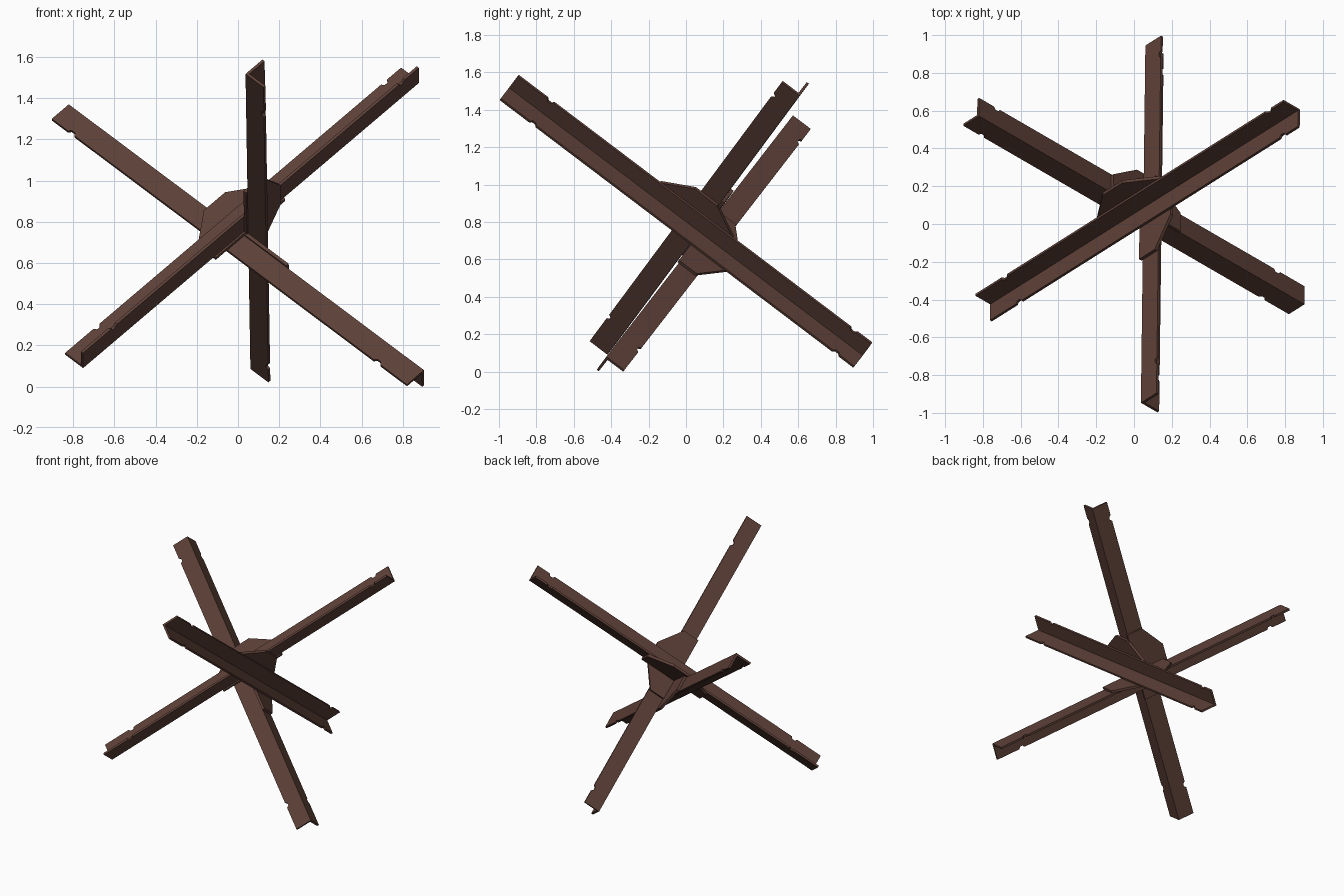
import bpy, bmesh
from mathutils import Vector

if "Cube" in bpy.data.objects:
    bpy.data.objects.remove(bpy.data.objects["Cube"])

# Three mutually perpendicular beam directions and their common crossing point
A = Vector((0.01, 0.797, -0.603)).normalized()
B = Vector((0.726, -0.426, -0.539))
B = (B - A * B.dot(A)).normalized()
C = A.cross(B)
if C.x < 0:
    C = -C
O = Vector((0.037, 0.074, 0.744))
HALF, W, T, GAP = 1.186, 0.12, 0.014, 0.009

brown = bpy.data.materials.new("rust_brown_steel")
brown.diffuse_color = (0.109, 0.051, 0.038, 1)
brown.use_nodes = True
brown.node_tree.nodes["Principled BSDF"].inputs["Base Color"].default_value = brown.diffuse_color


def slab(bm, outline, origin, u, v, n, thick):
    """Extrude a flat outline, drawn along u and v, by thick along n."""
    lo = [bm.verts.new(origin + u * p + v * q) for p, q in outline]
    hi = [bm.verts.new(x.co + n * thick) for x in lo]
    bm.faces.new(lo)
    bm.faces.new(hi[::-1])
    for i in range(len(lo)):
        j = (i + 1) % len(lo)
        bm.faces.new((lo[i], hi[i], hi[j], lo[j]))


def finish(bm, name):
    bmesh.ops.recalc_face_normals(bm, faces=bm.faces)
    me = bpy.data.meshes.new(name)
    bm.to_mesh(me)
    bm.free()
    me.materials.append(brown)
    ob = bpy.data.objects.new(name, me)
    bpy.context.collection.objects.link(ob)
    return ob


def beam(name, corner, d, f, g, notch_start, notch_end):
    """L-profile beam along d, flanges along f and g, a notch near each end."""
    bm = bmesh.new()
    s, e = -HALF + notch_start, HALF - notch_end
    for u, n, inner in ((f, g, 0), (g, f, T)):
        outline = [(-HALF, inner), (HALF, inner), (HALF, W)]
        for m in (e, s):
            outline += [(m + .022, W), (m + .010, W - .015),
                        (m - .010, W - .015), (m - .022, W)]
        outline.append((-HALF, W))
        slab(bm, outline, corner, d, u, n, T)
    return finish(bm, name)


def gusset(name, along, out, n, mid):
    """Six-sided joining plate lying between two beams."""
    bm = bmesh.new()
    outline = [(mid - .245, 0), (mid + .245, 0), (mid + .245, W),
               (mid + .075, .24), (mid - .075, .24), (mid - .245, W)]
    slab(bm, outline, O - n * GAP, along, out, n, 2 * GAP)
    return finish(bm, name)


parts = [
    # angle beams, back to back around the crossing point
    beam("beam_front_to_back", O - A * .096 + (B + C) * GAP, A, B, C, .22, .12),
    beam("beam_left_to_right", O + B * .014 + (A - C) * GAP, B, A, -C, .13, .20),
    beam("beam_rising_right", O + C * .049 - (A + B) * GAP, C, -A, -B, .22, .12),
    # gusset plates
    gusset("gusset_lower", B, A, C, .035),
    gusset("gusset_front", C, -B, A, .035),
    gusset("gusset_right", A, C, B, -.088),
]

# Centre the model and stand it on the ground
pts = [v.co for p in parts for v in p.data.vertices]
low = [min(c[i] for c in pts) for i in range(3)]
high = [max(c[i] for c in pts) for i in range(3)]
shift = Vector(((low[0] + high[0]) / 2, (low[1] + high[1]) / 2, low[2]))
for p in parts:
    for v in p.data.vertices:
        v.co -= shift
